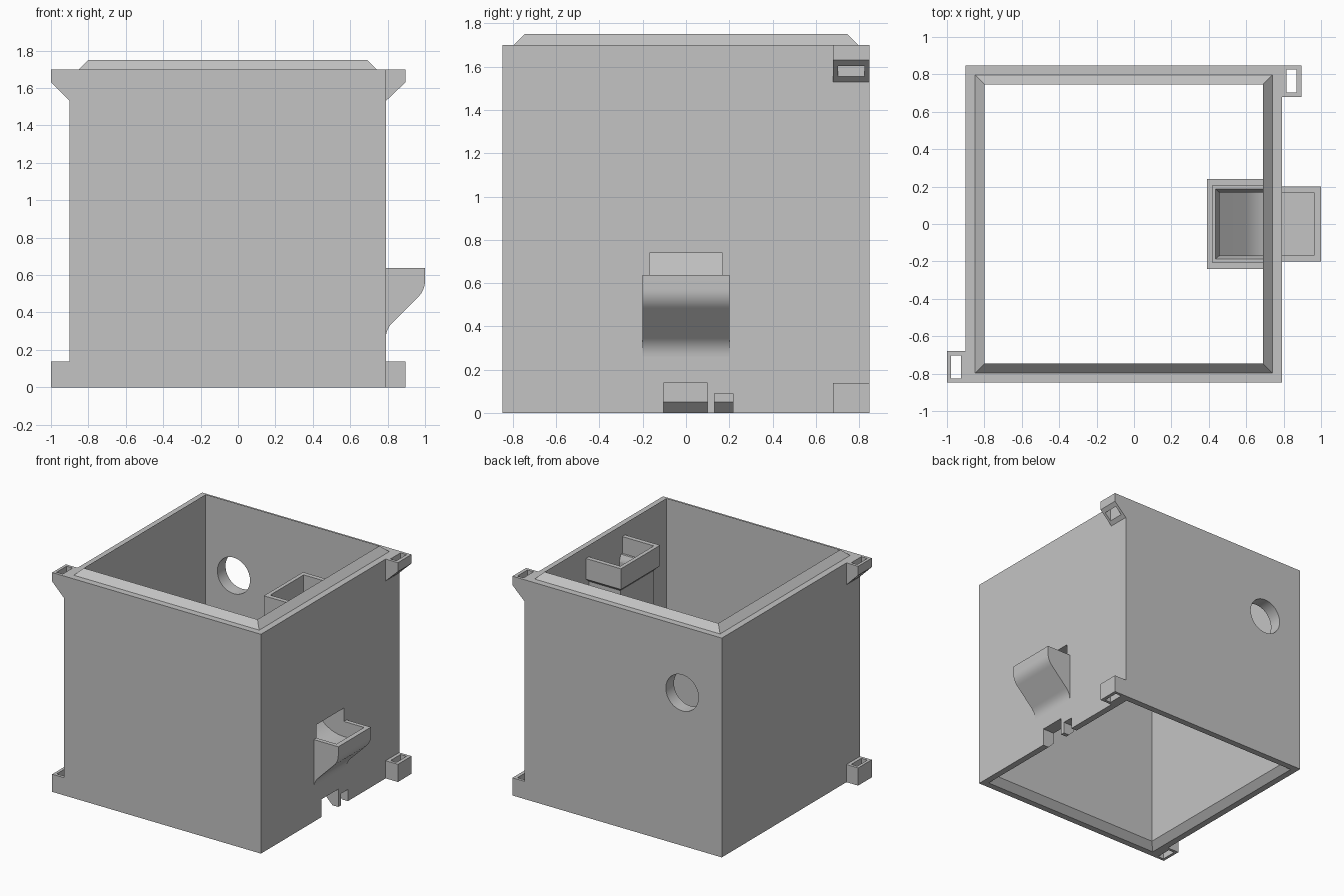
import bpy
import bmesh
from math import sin, cos, pi, radians
from mathutils import Matrix

old = bpy.data.objects.get("Cube")
if old:
    bpy.data.objects.remove(old, do_unlink=True)

grey = bpy.data.materials.new("plain grey")
grey.use_nodes = True
colour = (0.55, 0.55, 0.55, 1)
grey.diffuse_color = colour
grey.node_tree.nodes["Principled BSDF"].inputs["Base Color"].default_value = colour

# Overall sizes: left wall, right wall, half depth, wall height
LEFT, RIGHT, DEEP, HIGH = -0.9, 0.79, 0.847, 1.70
INNER = RIGHT - 0.1


def finish(bm, name):
    bmesh.ops.recalc_face_normals(bm, faces=bm.faces)
    mesh = bpy.data.meshes.new(name)
    bm.to_mesh(mesh)
    bm.free()
    mesh.materials.append(grey)
    ob = bpy.data.objects.new(name, mesh)
    bpy.context.collection.objects.link(ob)
    return ob


def prism(name, profile, y0, y1):
    """Extrude an x-z profile along y."""
    bm = bmesh.new()
    face = bm.faces.new([bm.verts.new((x, y0, z)) for x, z in profile])
    new = bmesh.ops.extrude_face_region(bm, geom=[face])["geom"]
    verts = [g for g in new if isinstance(g, bmesh.types.BMVert)]
    bmesh.ops.translate(bm, verts=verts, vec=(0, y1 - y0, 0))
    return finish(bm, name)


def box(name, x0, x1, y0, y1, z0, z1):
    return prism(name, [(x0, z0), (x1, z0), (x1, z1), (x0, z1)], y0, y1)


def loft(name, rects, ring=False):
    """Join level rectangles (x0, x1, half depth, z); ring closes the loop."""
    bm = bmesh.new()
    loops = [[bm.verts.new(p) for p in
              ((a, -d, z), (b, -d, z), (b, d, z), (a, d, z))] for a, b, d, z in rects]
    pairs = list(zip(loops, loops[1:]))
    if ring:
        pairs.append((loops[-1], loops[0]))
    else:
        bm.faces.new(loops[0])
        bm.faces.new(loops[-1])
    for low, top in pairs:
        for i in range(4):
            j = (i + 1) % 4
            bm.faces.new((low[i], low[j], top[j], top[i]))
    return finish(bm, name)


def cut(ob, *cutters):
    bpy.context.view_layer.objects.active = ob
    for cutter in cutters:
        mod = ob.modifiers.new("cut", "BOOLEAN")
        mod.operation = "DIFFERENCE"
        mod.solver = "EXACT"
        mod.object = cutter
        bpy.ops.object.modifier_apply(modifier=mod.name)
        bpy.data.objects.remove(cutter, do_unlink=True)


def s_curve(x, z, width, side, r=0.12, steps=8):
    """Underside that leaves a wall, slopes at 45 degrees and turns upright."""
    angles = [i / steps * pi / 4 for i in range(steps + 1)]
    low = [(x + side * r * (1 - cos(a)), z + r * sin(a)) for a in angles]
    rise = width + 2 * r * (sin(pi / 4) - 1 + cos(pi / 4))
    high = [(x + side * (width - r * (1 - cos(a))), z + rise - r * sin(a))
            for a in reversed(angles)]
    return low + high


# Open box with a bevelled stacking rim and a matching bottom recess
shell = loft("box_shell", [(LEFT + i, RIGHT - i, DEEP - i, z) for i, z in
             ((0, 0), (0, HIGH), (0.05, HIGH), (0.1, HIGH + 0.05),
              (0.1, 0.05), (0.05, 0))], ring=True)

# Round hole through the back wall
bm = bmesh.new()
bmesh.ops.create_cone(bm, cap_ends=True, segments=64, radius1=0.14, radius2=0.14,
                      depth=0.4, matrix=Matrix.Translation((-0.56, DEEP, 1.185))
                      @ Matrix.Rotation(pi / 2, 4, "X"))
round_hole = finish(bm, "round_hole_cutter")

# Chute floor: 45 degree slope easing into a level floor
FLOOR, BORE = 0.52, 0.168
R = (RIGHT - 0.6) / sin(pi / 4)
chute = [(RIGHT - R * sin(a), FLOOR + R * (1 - cos(a)))
         for a in (pi / 4 * (1 - i / 10) for i in range(11))]

# Wall openings: chute window and two bottom notches
cut(shell, round_hole,
    prism("window_cutter", chute + [(0.9, FLOOR), (0.9, 0.74), (0.6, 0.74)], -BORE, BORE),
    box("wide_notch_cutter", 0.6, 0.9, -0.105, 0.1, -0.1, 0.138),
    box("small_notch_cutter", 0.6, 0.9, 0.132, 0.218, -0.1, 0.09))

# Inner feed tube running down the right wall
tube = prism("feed_tube", s_curve(INNER, 0.31, 0.27, -1)
             + [(0.42, 1.48), (INNER, 1.48)], -0.205, 0.205)
cut(tube, prism("bore_cutter", [(0.458, 1.6), (0.458, 0.741)] + chute
                + [(RIGHT, 1.6)], -BORE, BORE))

# Socket cup on top of the tube, with a stepped and bevelled seat
cup = loft("socket_cup", [(0.42, INNER, 0.205, 1.47), (0.39, INNER, 0.24, 1.50),
                          (0.39, INNER, 0.24, 1.66)])
cut(cup, loft("seat_cutter", [(0.458, RIGHT, BORE, 1.4), (0.458, RIGHT, BORE, 1.48),
                              (0.435, RIGHT, 0.188, 1.53), (0.42, RIGHT, 0.205, 1.53),
                              (0.42, RIGHT, 0.205, 1.8)]))

# Outer hopper below the window
hopper = prism("outer_hopper", s_curve(RIGHT, 0.26, 0.21, 1)
               + [(1.0, 0.637), (RIGHT, 0.637)], -0.2, 0.2)
cut(hopper, box("hopper_cutter", 0.7, 0.963, -BORE, BORE, FLOOR, 0.8))

# Slotted corner lugs, front left and back right of the plan
parts = [shell, tube, cup, hopper]
for label, wall, s, w in (("right", LEFT, -1, 0.1), ("left", RIGHT, 1, 0.105)):
    y0, y1 = sorted((s * 0.68, s * DEEP))
    out = wall + s * w
    lower = [(wall, 0), (out, 0), (out, 0.137), (wall, 0.137)]
    upper = [(wall, 1.53), (out, 1.63), (out, HIGH), (wall, HIGH)]
    for level, profile in (("lower", lower), ("upper", upper)):
        lug = prism(f"{label}_{level}_lug", profile, y0, y1)
        x0, x1 = sorted((wall + s * 0.026, wall + s * 0.078))
        cut(lug, box("slot_cutter", x0, x1, y0 + 0.022, y1 - 0.022, -0.1, 1.9))
        parts.append(lug)

# Smooth the curves and keep the corners sharp
bpy.ops.object.select_all(action="DESELECT")
for ob in parts:
    ob.select_set(True)
bpy.context.view_layer.objects.active = shell
bpy.ops.object.shade_smooth_by_angle(angle=radians(30))
